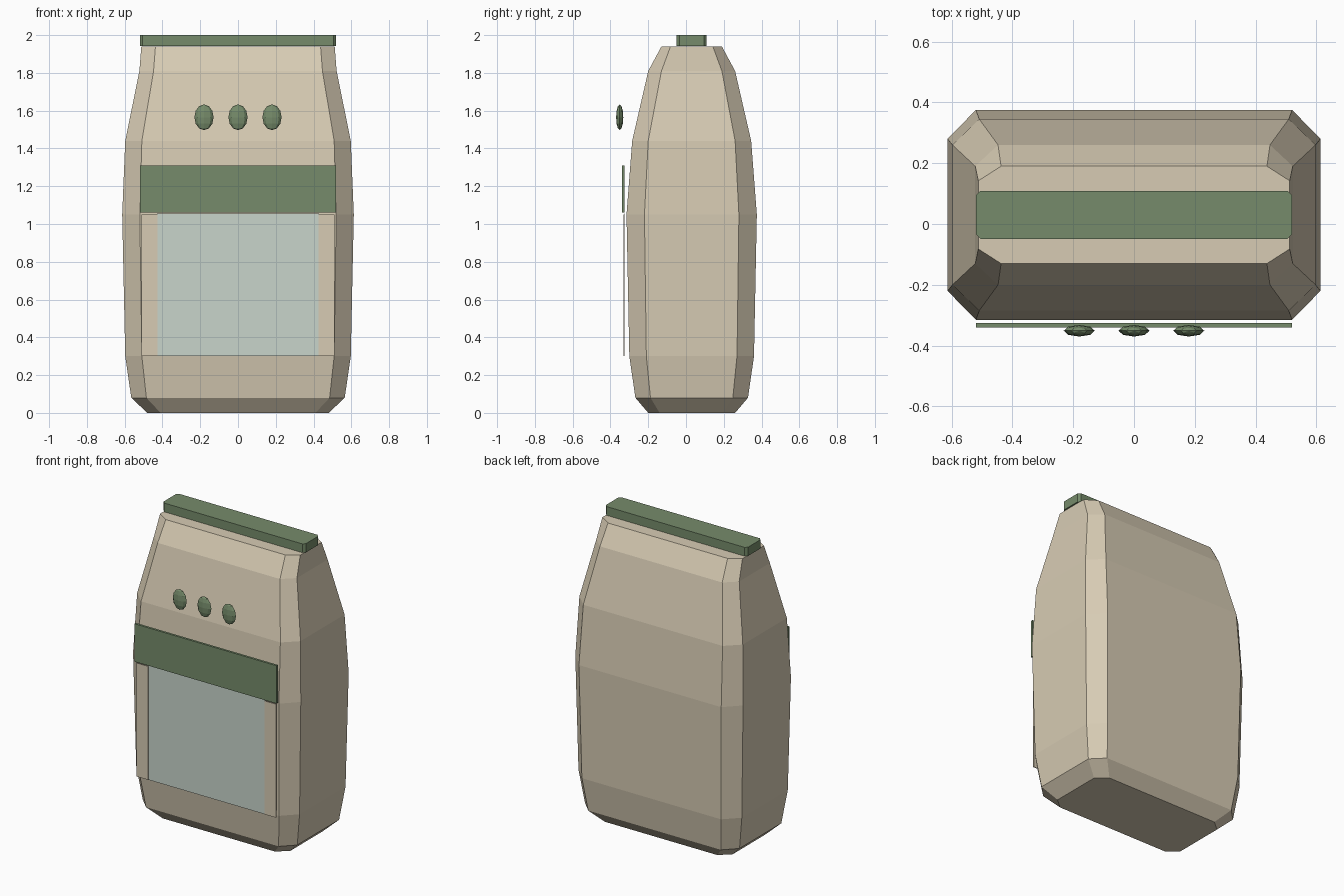
import bpy, bmesh
from mathutils import Matrix

if "Cube" in bpy.data.objects:
    bpy.data.objects.remove(bpy.data.objects["Cube"])


def material(name, rgb):
    m = bpy.data.materials.new(name)
    m.diffuse_color = (*rgb, 1)
    m.use_nodes = True
    m.node_tree.nodes["Principled BSDF"].inputs["Base Color"].default_value = m.diffuse_color
    return m


PAPER = material("paper_beige", (0.68, 0.60, 0.455))
GREEN = material("leaf_green", (0.18, 0.26, 0.145))
WINDOW = material("pale_window", (0.58, 0.66, 0.60))
YC = 0.03  # centre of the bag in depth


def finish(bm, name, mat):
    bmesh.ops.recalc_face_normals(bm, faces=bm.faces)
    me = bpy.data.meshes.new(name)
    bm.to_mesh(me)
    bm.free()
    me.materials.append(mat)
    ob = bpy.data.objects.new(name, me)
    bpy.context.collection.objects.link(ob)
    return ob


def loft(name, rings, mat):
    """Stack chamfered rectangles: (z, half width, half depth, x cut, y cut)."""
    bm = bmesh.new()
    loops = []
    for z, w, d, cx, cy in rings:
        pts = [(w, -d + cy), (w, d - cy), (w - cx, d), (-w + cx, d),
               (-w, d - cy), (-w, -d + cy), (-w + cx, -d), (w - cx, -d)]
        loops.append([bm.verts.new((x, y + YC, z)) for x, y in pts])
    for a, b in zip(loops, loops[1:]):
        for i in range(8):
            j = (i + 1) % 8
            bm.faces.new((a[i], a[j], b[j], b[i]))
    bm.faces.new(loops[0][::-1])
    bm.faces.new(loops[-1])
    return finish(bm, name, mat)


def box(name, x0, x1, y0, y1, z0, z1, mat):
    bm = bmesh.new()
    mx = (Matrix.Translation(((x0 + x1) / 2, (y0 + y1) / 2, (z0 + z1) / 2))
          @ Matrix.Diagonal((x1 - x0, y1 - y0, z1 - z0, 1)))
    bmesh.ops.create_cube(bm, size=1, matrix=mx)
    return finish(bm, name, mat)


# Faceted bag body
loft("bag_body", [
    (0.00, 0.48, 0.23, 0.07, 0.06),
    (0.08, 0.565, 0.298, 0.08, 0.08),
    (0.30, 0.597, 0.33, 0.088, 0.09),
    (1.05, 0.613, 0.345, 0.093, 0.095),
    (1.44, 0.597, 0.315, 0.088, 0.085),
    (1.81, 0.522, 0.23, 0.075, 0.07),
    (1.94, 0.512, 0.16, 0.075, 0.048)], PAPER)

# Closing strip along the top, with clipped corners
loft("top_clip", [(1.942, 0.52, 0.079, 0.015, 0.015),
                  (2.00, 0.52, 0.079, 0.015, 0.015)], GREEN)

# Label band, window and side strips on the front
box("label_band", -0.52, 0.52, -0.34, -0.325, 1.06, 1.31, GREEN)
box("window", -0.43, 0.43, -0.329, -0.325, 0.30, 1.055, WINDOW)
for side, name in ((-1, "left_strip"), (1, "right_strip")):
    a, b = sorted((side * 0.425, side * 0.51))
    box(name, a, b, -0.331, -0.326, 0.30, 1.05, PAPER)

# Three flattened beads
for i, x in enumerate((-0.18, 0, 0.18)):
    bm = bmesh.new()
    bmesh.ops.create_uvsphere(
        bm, u_segments=8, v_segments=6, radius=1,
        matrix=Matrix.Translation((x, -0.351, 1.565)) @ Matrix.Diagonal((0.051, 0.019, 0.068, 1)))
    finish(bm, f"bead_{i + 1}", GREEN)
